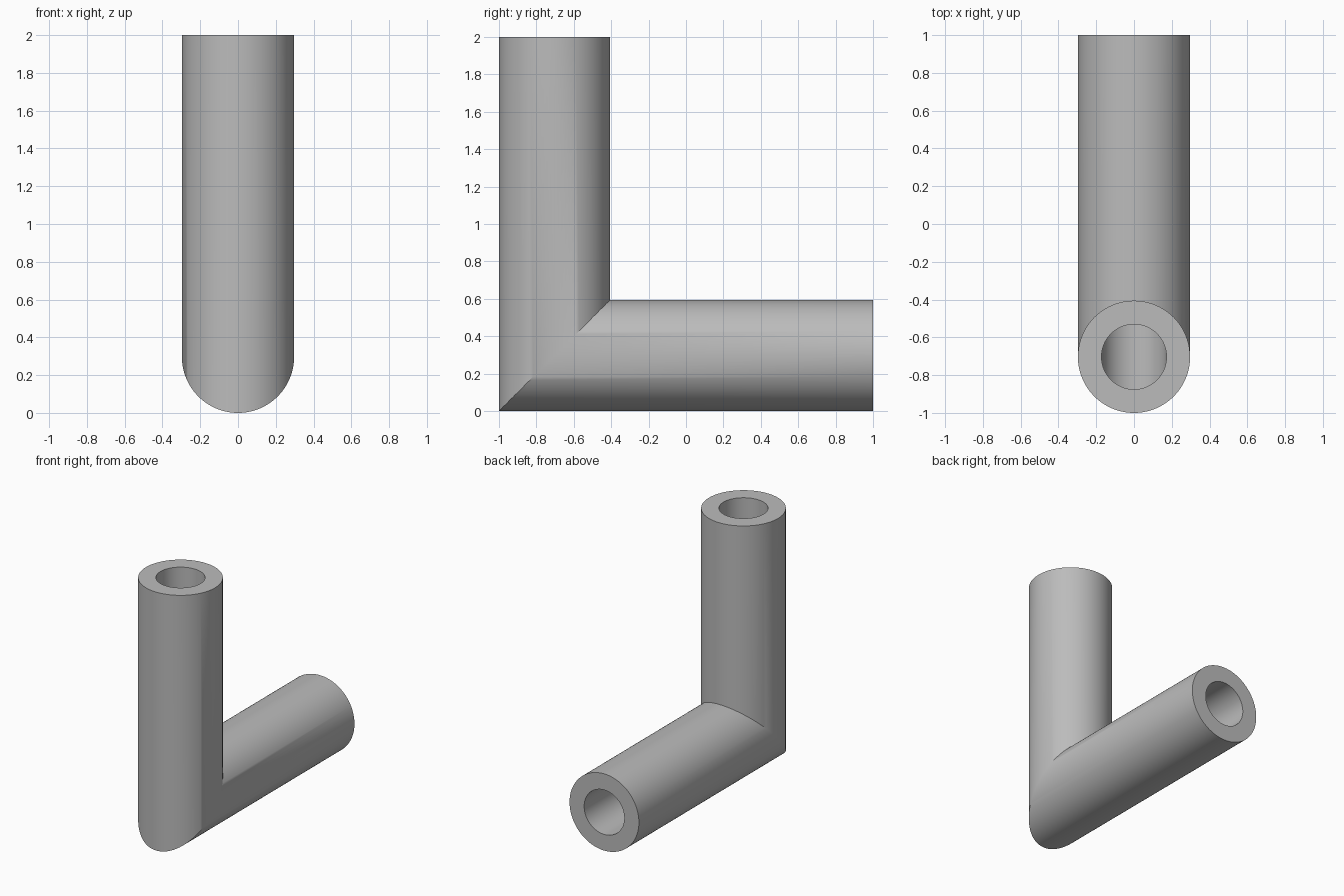
import bpy, bmesh, math

cube = bpy.data.objects.get("Cube")
if cube:
    bpy.data.objects.remove(cube, do_unlink=True)

OUTER, BORE, SIDES = 0.297, 0.172, 96
AXIS_Y, AXIS_Z = -1 + OUTER, OUTER   # upright and level centre lines

grey = bpy.data.materials.new("plain grey")
grey.use_nodes = True
colour = (0.5, 0.5, 0.5, 1)
grey.diffuse_color = colour
grey.node_tree.nodes["Principled BSDF"].inputs["Base Color"].default_value = colour

bm = bmesh.new()


def ring(radius, place):
    """Circle of vertices; place maps the in-plane offset to (y, z)."""
    verts = []
    for i in range(SIDES):
        a = 2 * math.pi * i / SIDES
        verts.append(bm.verts.new((radius * math.cos(a), *place(radius * math.sin(a)))))
    return verts


def bridge(a, b):
    for i in range(SIDES):
        j = (i + 1) % SIDES
        bm.faces.new((a[i], a[j], b[j], b[i]))


# Rings at the upright mouth, the 45 degree mitre and the level mouth
stations = [
    lambda s: (AXIS_Y + s, 2),
    lambda s: (AXIS_Y + s, AXIS_Z + s),
    lambda s: (1, AXIS_Z + s),
]
skin = [ring(OUTER, p) for p in stations]
bore = [ring(BORE, p) for p in stations]

# Outer wall, inner wall and the two flat annular mouths
for wall in (skin, bore):
    for a, b in zip(wall, wall[1:]):
        bridge(a, b)
for end in (0, -1):
    bridge(skin[end], bore[end])

bmesh.ops.recalc_face_normals(bm, faces=bm.faces)
mesh = bpy.data.meshes.new("elbow_pipe")
bm.to_mesh(mesh)
bm.free()
mesh.materials.append(grey)

pipe = bpy.data.objects.new("elbow_pipe", mesh)
bpy.context.collection.objects.link(pipe)
bpy.ops.object.select_all(action="DESELECT")
pipe.select_set(True)
bpy.context.view_layer.objects.active = pipe
bpy.ops.object.shade_smooth_by_angle(angle=math.radians(30))
